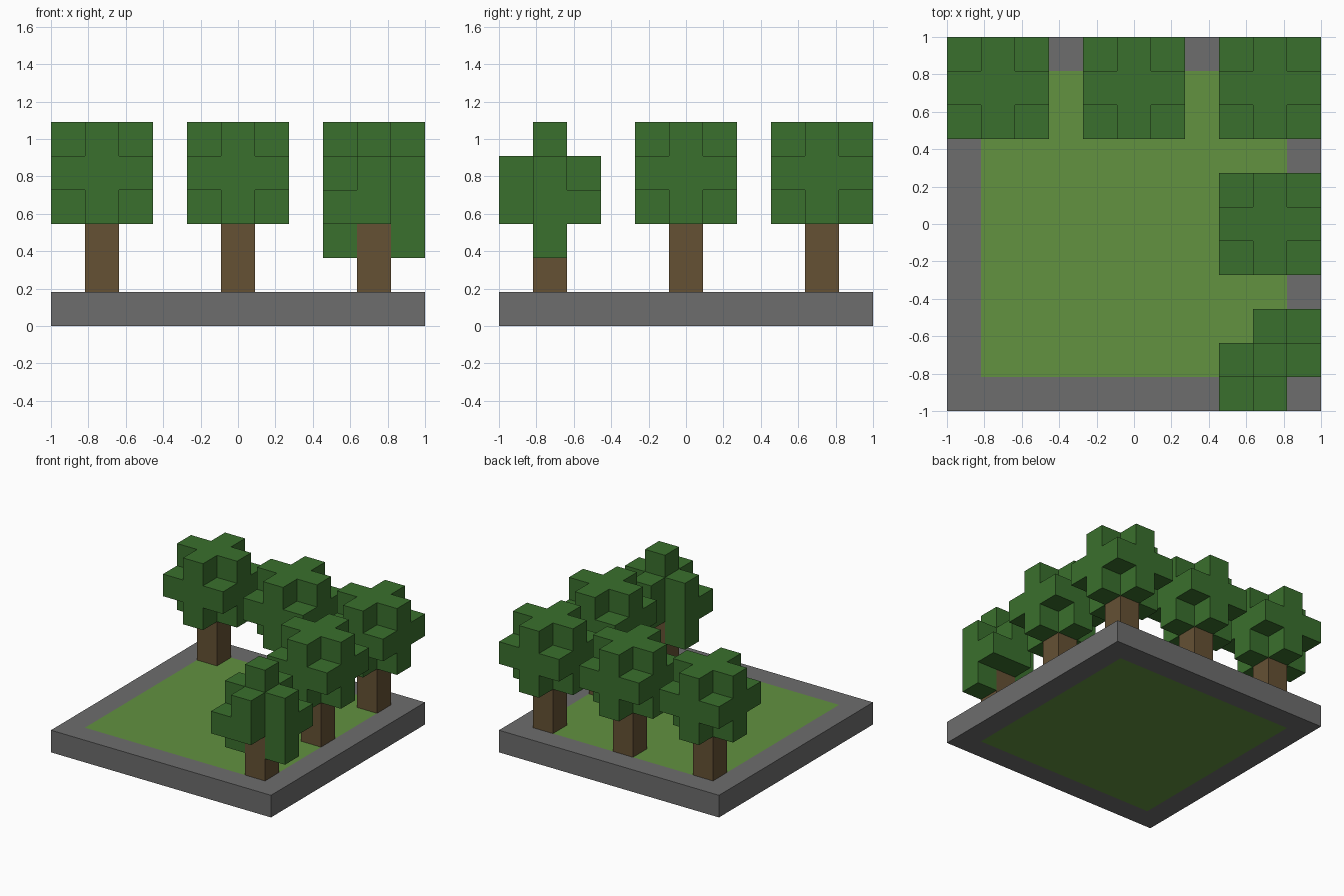
import bpy, bmesh
from mathutils import Vector
from itertools import product

if "Cube" in bpy.data.objects:
    bpy.data.objects.remove(bpy.data.objects["Cube"], do_unlink=True)

N = 11            # blocks along each side
S = 2 / N         # block size


def linear(c):
    c /= 255
    return c / 12.92 if c <= 0.04045 else ((c + 0.055) / 1.055) ** 2.4


def material(name, *rgb):
    colour = (*map(linear, rgb), 1)
    mat = bpy.data.materials.new(name)
    mat.use_nodes = True
    mat.diffuse_color = colour
    bsdf = mat.node_tree.nodes["Principled BSDF"]
    bsdf.inputs["Base Color"].default_value = colour
    bsdf.inputs["Roughness"].default_value = 0.9
    return mat


stone = material("stone grey", 109, 109, 109)
grass = material("grass green", 98, 146, 64)
bark = material("bark brown", 101, 81, 52)
leaf = material("leaf green", 58, 112, 45)


def blocks(name, cells, mat, origin=(0, 0, 0)):
    """Join unit blocks into one shell, keeping only the outer faces."""
    cells = set(cells)
    bm = bmesh.new()
    for cell in cells:
        for axis, side in product(range(3), (-1, 1)):
            normal = Vector((0, 0, 0))
            normal[axis] = side
            if tuple(int(c + n) for c, n in zip(cell, normal)) in cells:
                continue
            u, v = Vector((0, 0, 0)), Vector((0, 0, 0))
            u[(axis + 1) % 3] = 0.5
            v[(axis + 2) % 3] = 0.5 * side
            mid = Vector(cell) + Vector((0.5, 0.5, 0.5)) + normal / 2
            bm.faces.new([bm.verts.new(mid + p)
                          for p in (-u - v, u - v, u + v, v - u)])
    bmesh.ops.remove_doubles(bm, verts=bm.verts[:], dist=0.01)
    bmesh.ops.dissolve_limit(bm, angle_limit=0.01,
                             verts=bm.verts[:], edges=bm.edges[:])
    bmesh.ops.scale(bm, vec=(S, S, S), verts=bm.verts[:])
    mesh = bpy.data.meshes.new(name)
    bm.to_mesh(mesh)
    bm.free()
    mesh.materials.append(mat)
    obj = bpy.data.objects.new(name, mesh)
    obj.location = Vector(origin) * S - Vector((1, 1, 0))
    bpy.context.collection.objects.link(obj)
    return obj


# Ground: stone border around a lawn of the same thickness
ground = set(product(range(N), range(N), [0]))
lawn = set(product(range(1, N - 1), range(1, N - 1), [0]))
blocks("stone_border", ground - lawn, stone)
blocks("lawn", lawn, grass)

# Crowns, as blocks around the trunk; z counts up from the trunk top
round_crown = [c for c in product((-1, 0, 1), (-1, 0, 1), (0, 1, 2))
               if not (c[0] and c[1] and c[2] != 1)]

twisted_crown = [(0, 0, z) for z in (0, 1, 2)]
for s in (-1, 1):
    twisted_crown += [(s, 0, z) for z in (-1, 0, 1)]    # drooping sides
    twisted_crown += [(0, s, 0), (0, s, 1), (s, s, 0)]  # twisted lobes

# Trees: name, grid place, crown
trees = [("back_right", 1, 9, round_crown), ("back_middle", 5, 9, round_crown),
         ("back_left", 9, 9, round_crown), ("middle_left", 9, 5, round_crown),
         ("front_left", 9, 1, twisted_crown)]
for place, x, y, crown in trees:
    blocks(place + "_trunk", [(0, 0, 0), (0, 0, 1)], bark, (x, y, 1))
    blocks(place + "_crown", crown, leaf, (x, y, 3))
